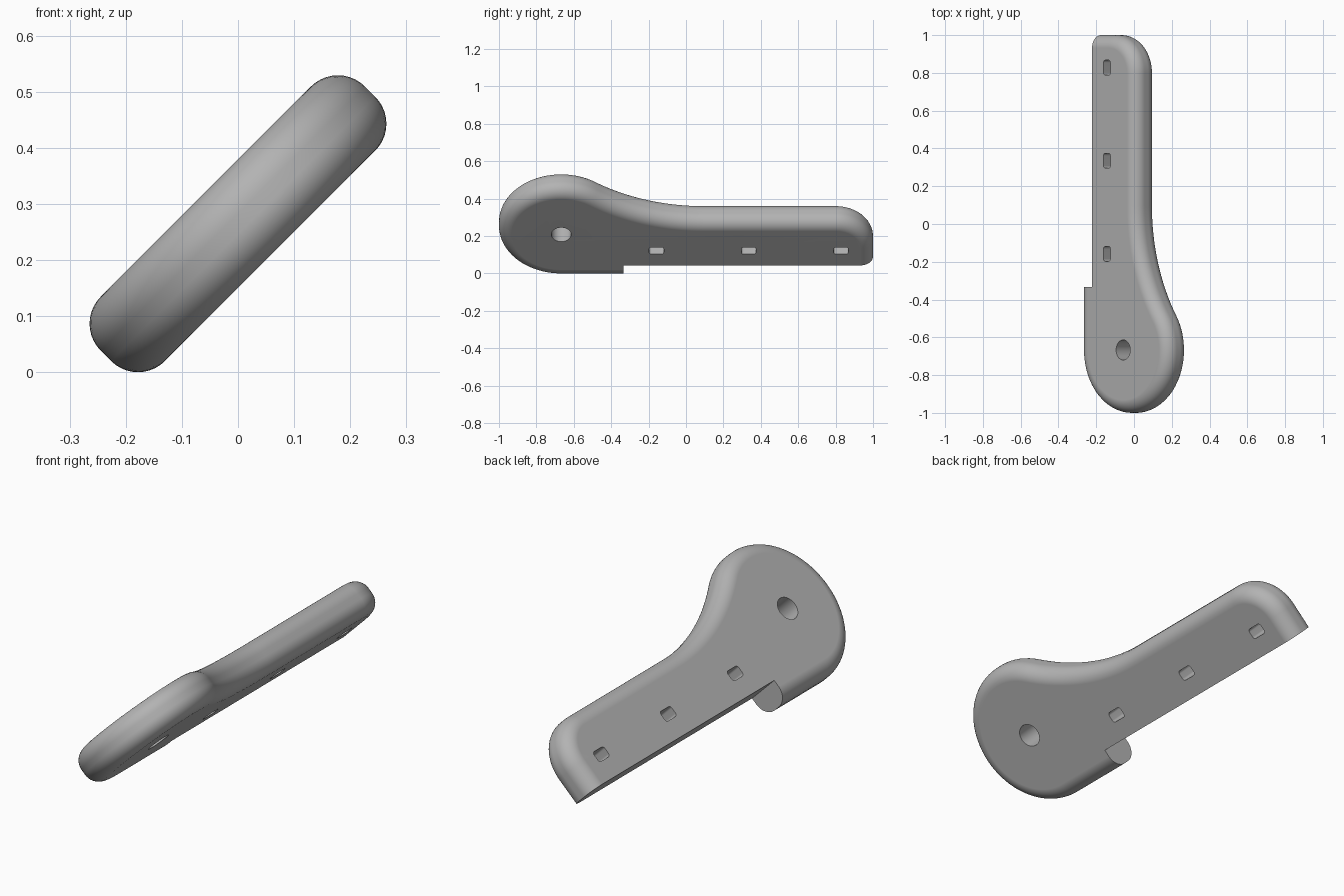
import bpy
import bmesh
import math
from mathutils import Matrix

cube = bpy.data.objects.get("Cube")
if cube:
    bpy.data.objects.remove(cube, do_unlink=True)

HEAD_Y, HEAD_R = -0.667, 0.333      # round head
TOP, BLEND_R = 0.093, 1.0           # handle top edge and concave blend
HALF, EDGE_R = 0.081, 0.068         # half thickness and edge rounding
blend_y = HEAD_Y + math.sqrt((BLEND_R + HEAD_R) ** 2 - (TOP + BLEND_R) ** 2)
JOIN = math.degrees(math.atan2(TOP + BLEND_R, blend_y - HEAD_Y))


def arc(cy, cu, r, start, end, steps):
    """Points (u, y) along an arc, angles measured from +y towards +u."""
    pts = []
    for i in range(steps + 1):
        a = math.radians(start + (end - start) * i / steps)
        pts.append((cu + r * math.sin(a), cy + r * math.cos(a)))
    return pts


def outline(d):
    """Plate outline, moved inwards by d."""
    pts = arc(HEAD_Y, 0, HEAD_R - d, JOIN, 270, 48)
    pts += arc(0.91, -0.243, 0.09 - d, 270, 360, 8)
    pts += arc(0.8, TOP - 0.2, 0.2 - d, 0, 90, 20)
    pts += arc(blend_y, TOP + BLEND_R, BLEND_R + d, 270, 180 + JOIN, 24)[:-1]
    return pts


def finish(bm, name):
    bmesh.ops.recalc_face_normals(bm, faces=bm.faces)
    mesh = bpy.data.meshes.new(name)
    bm.to_mesh(mesh)
    bm.free()
    obj = bpy.data.objects.new(name, mesh)
    bpy.context.collection.objects.link(obj)
    return obj


def box(name, center, size, corner=0):
    """Box, with its upright edges rounded if a corner radius is given."""
    bm = bmesh.new()
    bmesh.ops.create_cube(bm, size=1, matrix=Matrix.Translation(center) @ Matrix.Diagonal((*size, 1)))
    if corner:
        upright = [e for e in bm.edges if abs(e.verts[0].co.z - e.verts[1].co.z) > 0.1]
        bmesh.ops.bevel(bm, geom=upright, offset=corner, segments=4, profile=0.5, affect='EDGES')
    return finish(bm, name)


# Rounded plate: stacked outlines following the edge rounding
bm = bmesh.new()
STEPS = 10
quarter = [math.pi / 2 * i / STEPS for i in range(STEPS + 1)]
section = [(EDGE_R * (1 - math.sin(a)), HALF - EDGE_R * (1 - math.cos(a))) for a in quarter]
section += [(d, -w) for d, w in reversed(section)]
rings = [[bm.verts.new((u, y, w)) for u, y in outline(d)] for d, w in section]
for lower, upper in zip(rings, rings[1:]):
    for i in range(len(lower)):
        j = (i + 1) % len(lower)
        bm.faces.new((lower[i], lower[j], upper[j], upper[i]))
bm.faces.new(rings[0])
bm.faces.new(rings[-1])
body = finish(bm, "handle_plate")

# Cutters: long edge step, pivot hole and three slots
cutters = [box("edge_step_cutter", (-0.433, 0.667, 0), (0.4, 2.0, 0.6))]
bm = bmesh.new()
bmesh.ops.create_cone(bm, cap_ends=True, segments=48, radius1=0.053, radius2=0.053,
                      depth=0.5, matrix=Matrix.Translation((0, HEAD_Y, 0)))
cutters.append(finish(bm, "pivot_hole_cutter"))
for y in (-0.158, 0.335, 0.828):
    cutters.append(box("slot_cutter", (-0.122, y, 0), (0.051, 0.079, 0.5), 0.013))

bpy.ops.object.select_all(action='DESELECT')
bpy.context.view_layer.objects.active = body
body.select_set(True)
for cutter in cutters:
    cutter.hide_render = True
    mod = body.modifiers.new("cut", 'BOOLEAN')
    mod.operation = 'DIFFERENCE'
    mod.solver = 'EXACT'
    mod.object = cutter
    bpy.ops.object.modifier_apply(modifier=mod.name)
    bpy.data.objects.remove(cutter, do_unlink=True)

# Grey material
grey = bpy.data.materials.new("plain_grey")
grey.use_nodes = True
color = (0.45, 0.45, 0.45, 1)
grey.diffuse_color = color
grey.node_tree.nodes["Principled BSDF"].inputs["Base Color"].default_value = color
body.data.materials.clear()
body.data.materials.append(grey)

# Smooth shading, then lean the plate over
bpy.ops.object.shade_smooth_by_angle(angle=math.radians(30))
weighted = body.modifiers.new("even_shading", 'WEIGHTED_NORMAL')
weighted.keep_sharp = True
body.rotation_euler = (0, -math.pi / 4, 0)
body.location = (0, 0, 0.265)
